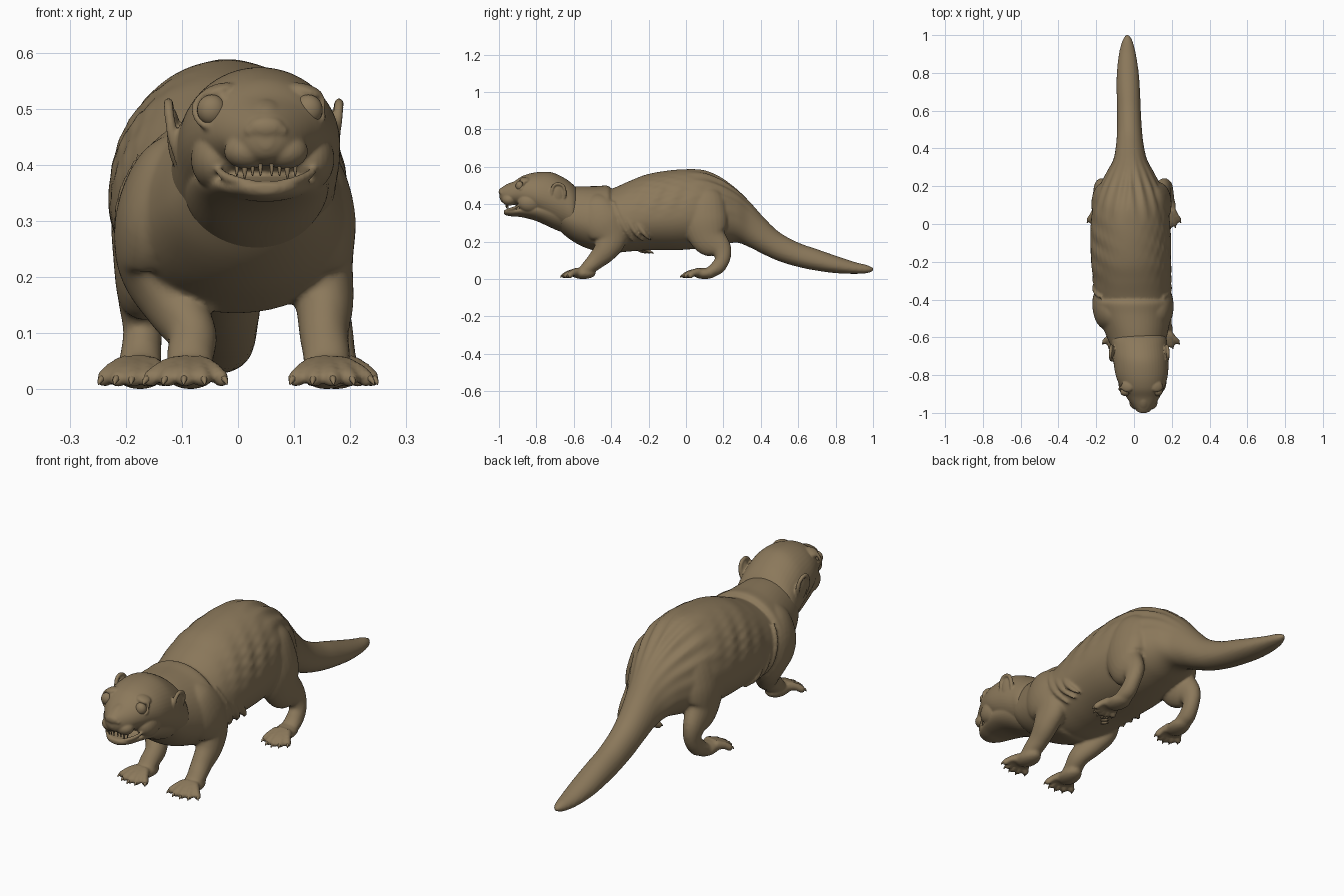
import bpy, bmesh, math
from mathutils import Vector, Matrix

cube = bpy.data.objects.get("Cube")
if cube:
    bpy.data.objects.remove(cube)

FUR = bpy.data.materials.new("brown fur")
FUR.use_nodes = True
COLOUR = (0.26, 0.19, 0.105, 1)
FUR.diffuse_color = COLOUR
FUR.node_tree.nodes["Principled BSDF"].inputs["Base Color"].default_value = COLOUR


def finish(name, bm):
    for f in bm.faces:
        f.smooth = True
    mesh = bpy.data.meshes.new(name)
    bm.to_mesh(mesh)
    bm.free()
    mesh.materials.append(FUR)
    ob = bpy.data.objects.new(name, mesh)
    bpy.context.collection.objects.link(ob)
    return ob


def merge(name, parts, voxel, rounds):
    """Fuse overlapping parts into one sculpted skin."""
    bm = bmesh.new()
    for ob in parts:
        ob.data.transform(ob.matrix_basis)
        bm.from_mesh(ob.data)
        bpy.data.objects.remove(ob)
    ob = finish(name, bm)
    remesh = ob.modifiers.new("fuse", 'REMESH')
    remesh.mode, remesh.voxel_size, remesh.use_smooth_shade = 'VOXEL', voxel, True
    soften = ob.modifiers.new("soften", 'SMOOTH')
    soften.factor, soften.iterations = 0.5, rounds


def smooth_path(pts, steps):
    """Catmull-Rom sampling of equal-length tuples."""
    out = []
    for i in range(len(pts) - 1):
        a, b, c, d = (pts[max(0, min(len(pts) - 1, i + k))] for k in (-1, 0, 1, 2))
        for s in range(steps):
            t = s / steps
            out.append([0.5 * (2 * q + (r - p) * t + (2 * p - 5 * q + 4 * r - w) * t * t
                        + (3 * q - p - 3 * r + w) * t ** 3) for p, q, r, w in zip(a, b, c, d)])
    return out + [list(pts[-1])]


def skin(name, rings):
    """Bridge rings of points and close both ends."""
    bm = bmesh.new()
    rows = [[bm.verts.new(p) for p in ring] for ring in rings]
    n = len(rows[0])
    for a, b in zip(rows, rows[1:]):
        for k in range(n):
            bm.faces.new((a[k], a[(k + 1) % n], b[(k + 1) % n], b[k]))
    for row in (rows[0], rows[-1]):
        tip = bm.verts.new(sum((v.co for v in row), Vector()) / n)
        for k in range(n):
            bm.faces.new((row[k], row[(k + 1) % n], tip))
    bmesh.ops.recalc_face_normals(bm, faces=bm.faces)
    return finish(name, bm)


def body_loft(name, stations, widest=0.42, steps=6, sides=48, fold=None):
    """Stations are (y, centre x, bottom, top, half width)."""
    rings = []
    for y, cx, lo, hi, w in smooth_path(stations, steps):
        mid, ring = lo + (hi - lo) * widest, []
        for k in range(sides):
            a = math.tau * k / sides
            c, s = math.cos(a), math.sin(a)
            g = 1 + (fold(y, a) if fold else 0)
            ring.append((cx + w * c * g, y, mid + s * g * (hi - mid if s > 0 else mid - lo)))
        rings.append(ring)
    return skin(name, rings)


def limb(name, stations, steps=6, sides=24):
    """Stations are (x, y, z, side radius, depth radius)."""
    pts, rings = smooth_path(stations, steps), []
    for i, p in enumerate(pts):
        t = (Vector(pts[min(i + 1, len(pts) - 1)][:3]) - Vector(pts[max(i - 1, 0)][:3])).normalized()
        side = Vector((1, 0, 0))
        side = (side - t * side.dot(t)).normalized()
        up = t.cross(side)
        rings.append([Vector(p[:3]) + side * p[3] * math.cos(math.tau * k / sides)
                      + up * p[4] * math.sin(math.tau * k / sides) for k in range(sides)])
    return skin(name, rings)


def ball(name, loc, size, turn=(0, 0, 0)):
    bm = bmesh.new()
    bmesh.ops.create_uvsphere(bm, u_segments=24, v_segments=16, radius=1)
    ob = finish(name, bm)
    ob.location, ob.scale, ob.rotation_euler = loc, size, turn
    return ob


def tube(name, points, radius):
    """Soft tapered cord used for folds, lips and rims."""
    n = len(points) - 1
    return limb(name, [(*p, r, r) for i, p in enumerate(points)
                       for r in [radius * (0.3 if i in (0, n) else 1)]], sides=10)


# Torso and tail, with loose skin folds over the rump and rough fur on the flanks
def folds(y, a):
    up = math.sin(a)
    rump = max(0, 1 - abs(y - 0.2) / 0.2) * max(0, up + 0.15)
    flank = max(0, 1 - abs(y + 0.12) / 0.25) * max(0, 1 - abs(up - 0.5) / 0.5)
    return 0.04 * rump * math.sin(18 * abs(a - math.pi / 2) + 9 * y) \
        + 0.035 * flank * math.sin(60 * y + 11 * a) * math.sin(17 * a)


body = [body_loft("torso_and_tail", [
    (-.52, .0, .2, .44, .13), (-.47, 0, .155, .47, .185), (-.4, -.005, .14, .482, .2),
    (-.3, -.01, .148, .525, .205), (-.2, -.015, .155, .562, .212), (-.05, -.018, .155, .585, .213),
    (.08, -.02, .165, .582, .2), (.18, -.02, .18, .542, .172), (.27, -.02, .195, .482, .128),
    (.34, -.02, .17, .415, .09), (.42, -.022, .13, .325, .073), (.5, -.024, .095, .25, .066),
    (.6, -.027, .065, .195, .063), (.7, -.03, .045, .16, .062), (.8, -.033, .032, .125, .058),
    (.9, -.035, .028, .092, .045), (.97, -.035, .032, .074, .027), (1.004, -.035, .046, .058, .006)],
    fold=folds, steps=8, sides=72)]

# Neck and shoulder mantle overlapping the torso
body.append(body_loft("shoulder_mantle", [
    (-.72, .027, .31, .49, .1), (-.65, .02, .235, .49, .14), (-.57, .012, .182, .496, .168),
    (-.48, 0, .148, .497, .198), (-.42, -.004, .135, .5, .213), (-.4, -.005, .15, .483, .198)]))

# Skull and lower jaw, leaving the mouth slightly open
HX = .05  # snout centre line
head = [body_loft("skull", [
    (-.996, .05, .43, .476, .012), (-.985, .05, .412, .49, .038), (-.96, .05, .4, .503, .06),
    (-.92, .048, .396, .522, .086), (-.87, .045, .375, .553, .114), (-.8, .041, .335, .571, .138),
    (-.72, .036, .29, .571, .146), (-.65, .03, .255, .54, .147), (-.6, .025, .24, .502, .143),
    (-.57, .022, .3, .46, .1)], widest=0.47),
    body_loft("lower_jaw", [
        (-.974, .05, .35, .366, .02), (-.962, .05, .341, .371, .046), (-.93, .049, .335, .374, .07),
        (-.88, .046, .331, .384, .093), (-.8, .041, .31, .4, .118), (-.7, .033, .265, .4, .128),
        (-.62, .025, .235, .4, .12)], widest=0.7),
    ball("nose", (HX, -.984, .466), (.034, .018, .021)),
    ball("nose_bridge", (HX, -.935, .485), (.034, .06, .03), (.35, 0, 0))]

for s, tag in ((1, "left"), (-1, "right")):
    head.append(ball(tag + "_nostril_wing", (HX + s * .026, -.981, .46), (.014, .014, .012)))
    head.append(ball(tag + "_muzzle_pad", (HX + s * .033, -.946, .424), (.042, .038, .032)))
    head.append(ball(tag + "_cheek", (HX - .006 + s * .084, -.835, .41), (.044, .065, .055)))
    head.append(ball(tag + "_brow", (HX - .008 + s * .078, -.86, .53), (.034, .03, .014), (0, s * .3, 0)))
    # Eye with a lid ring around it
    ex, ey, ez = HX - .011 + s * .086, -.888, .498
    ball(tag + "_eye", (ex, ey, ez), (.026, .023, .027))
    ring = [(ex + .029 * math.cos(a), ey + .002 + s * .014 * math.cos(a) + .012 * math.sin(a),
             ez + .03 * math.sin(a)) for a in (math.tau * k / 12 for k in range(13))]
    head.append(tube(tag + "_eyelid", ring, .007))
    # Ear lying close to the head, with a raised rim
    rx = .028 + s * .142
    head.append(ball(tag + "_ear", (rx, -.68, .45), (.011, .03, .052), (0, s * .06, s * .2)))
    head.append(tube(tag + "_ear_rim", [
        (rx - s * .006, -.715, .4), (rx + s * .003, -.72, .45), (rx + s * .009, -.71, .495),
        (rx + s * .01, -.685, .51), (rx + s * .008, -.655, .495), (rx + s * .002, -.648, .45),
        (rx - s * .006, -.665, .4)], .009))
    # Lip curling up at the mouth corner
    head.append(tube(tag + "_lip", [(HX, -.966, .366), (HX + s * .045, -.952, .37),
                                    (HX + s * .076, -.915, .382), (HX + s * .096, -.875, .405)], .008))
    # Small uneven teeth
    for k in range(4):
        x = .01 + k * .014
        y = -.962 + 4 * x * x
        r = .006 if k == 2 else .004
        limb(f"{tag}_tooth_{k + 1}", [(HX + s * x, y, .405, r, r), (HX + s * x, y, .39, r * .8, r * .8),
                                      (HX + s * x, y, .374 if k == 2 else .38, .001, .001)],
             steps=2, sides=8)
merge("head", head, .0045, 3)


# Paw made from a pad and spread toes, with separate claws
def paw(name, x, y, spread, length, turn, toes=5):
    body.append(ball(name + "_pad", (x, y, .03), (.046, .068, .03), (0, 0, turn)))
    rot = Matrix.Rotation(turn, 3, 'Z')
    for k in range(toes):
        f = 2 * k / (toes - 1) - 1
        reach = length * (1 - .3 * f * f)

        def at(t, z):
            p = rot @ Vector((f * (.025 + (spread - .025) * t), -.03 - reach * t, 0))
            return (x + p.x, y + p.y, z)
        body.append(limb(f"{name}_toe_{k + 1}", [
            (*at(0, .038), .018, .024), (*at(.5, .033), .014, .017), (*at(.82, .02), .015, .017),
            (*at(.97, .015), .012, .012), (*at(1.03, .013), .005, .005)], steps=4, sides=14))
        limb(f"{name}_claw_{k + 1}", [(*at(.9, .022), .007, .006), (*at(1.04, .016), .005, .005),
             (*at(1.12, .008), .001, .001)], steps=3, sides=8)


# Legs: the two front paws stand unevenly, as in mid-step
for s, tag in ((1, "left"), (-1, "right")):
    px = .158 if s > 0 else -.085
    body.append(limb(tag + "_front_leg", [
        (s * .09, -.49, .44, .03, .05), (s * .12, -.475, .39, .06, .088),
        (s * .147 - .004, -.445, .31, .066, .115), (s * .152 - .005, -.405, .225, .058, .092),
        ((s * .15 + px) / 2, -.43, .155, .052, .066), (px * .97, -.48, .1, .044, .049),
        (px, -.525, .06, .042, .038), (px, -.56, .034, .04, .026)]))
    paw(tag + "_front_paw", px, -.55, .07, .083, s * .1)
    body.append(limb(tag + "_hind_leg", [
        (-.015 + s * .08, .1, .49, .03, .05), (-.015 + s * .11, .1, .43, .066, .105),
        (-.014 + s * .138, .1, .32, .072, .122), (-.012 + s * .15, .125, .22, .06, .1),
        (-.008 + s * .163, .185, .16, .043, .06), (s * .17, .195, .105, .035, .04),
        (s * .173, .165, .06, .037, .038), (s * .175, .12, .034, .04, .026)]))
    paw(tag + "_hind_paw", s * .175, .1, .058, .092, s * .12)
    # Loose skin folds behind the shoulder
    for k in range(3):
        y = -.36 + k * .05
        body.append(tube(f"{tag}_flank_fold_{k + 1}", [
            (-.01 + s * .168, y - .03, .42 - k * .02), (-.01 + s * .195, y, .34 - k * .02),
            (-.01 + s * .196, y + .04, .26 - k * .01), (-.01 + s * .165, y + .08, .2)], .012))
merge("body_and_legs", body, .0075, 4)

# Fur tuft under the belly
for k in range(3):
    x, y = -.03 + k * .015, -.26 + k * .02
    limb(f"belly_tuft_{k + 1}", [(x, y, .165, .014, .014), (x, y + .025, .148, .01, .008),
                                 (x, y + .05, .137, .001, .001)], steps=3, sides=8)
